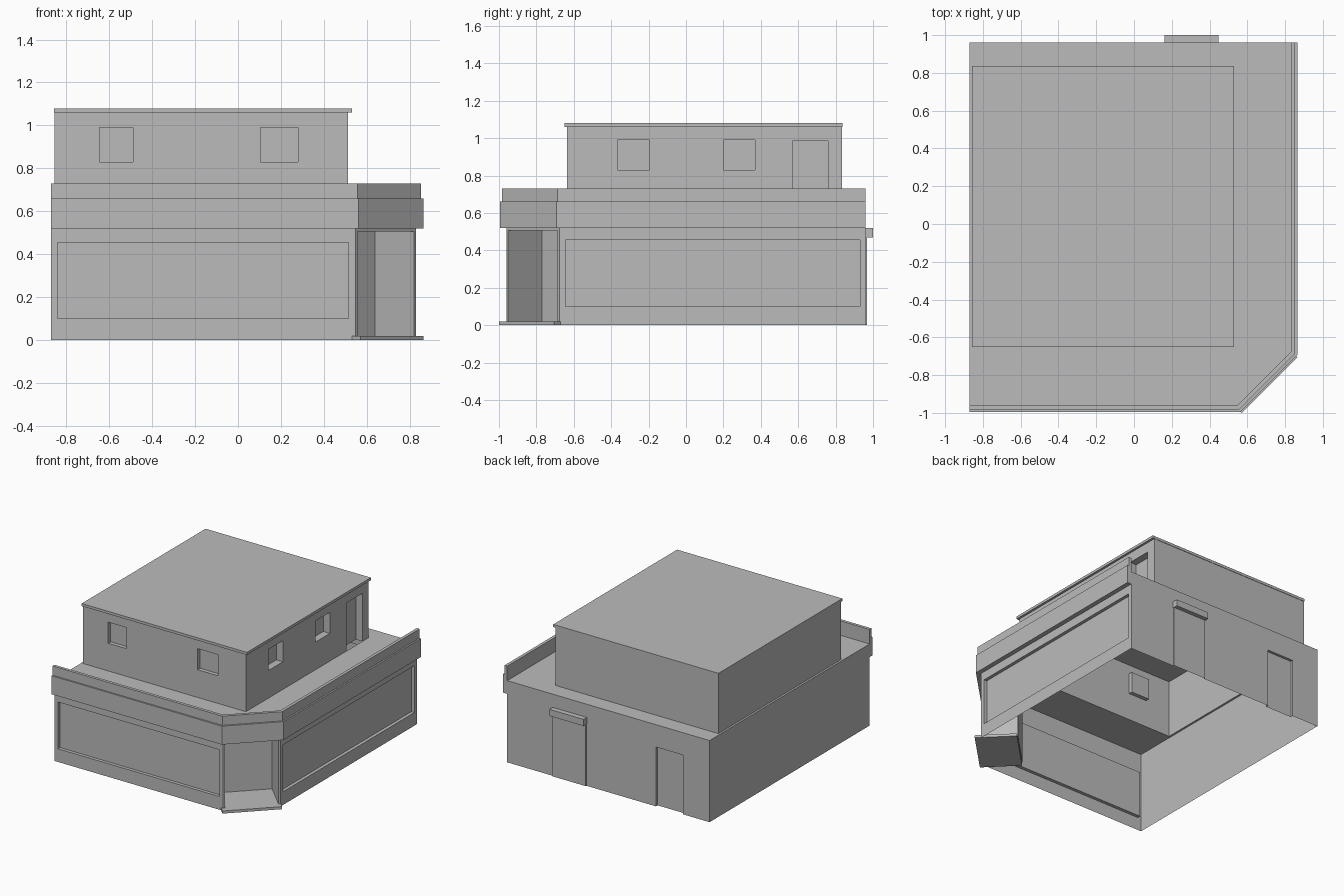
import bpy
import bmesh
from mathutils import Vector

cube = bpy.data.objects.get("Cube")
if cube:
    bpy.data.objects.remove(cube, do_unlink=True)

grey = bpy.data.materials.new("plain_grey")
grey.use_nodes = True
COLOUR = (0.5, 0.5, 0.5, 1)
grey.diffuse_color = COLOUR
grey.node_tree.nodes["Principled BSDF"].inputs["Base Color"].default_value = COLOUR


def finish(name, bm, recalc=False):
    bmesh.ops.remove_doubles(bm, verts=bm.verts, dist=1e-5)
    if recalc:
        bmesh.ops.recalc_face_normals(bm, faces=bm.faces)
    mesh = bpy.data.meshes.new(name)
    bm.to_mesh(mesh)
    bm.free()
    mesh.materials.append(grey)
    obj = bpy.data.objects.new(name, mesh)
    bpy.context.collection.objects.link(obj)


def wall(name, a, b, bottom, top, openings=()):
    """Thin wall from a to b; openings (start, end, low, high, depth) are set back."""
    a, b = Vector((*a, 0)), Vector((*b, 0))
    along = (b - a).normalized()
    inward = Vector((-along.y, along.x, 0))
    us = sorted({0, (b - a).length, *(u for o in openings for u in o[:2])})
    zs = sorted({bottom, top, *(z for o in openings for z in o[2:4])})
    bm = bmesh.new()

    def quad(*corners):
        bm.faces.new([bm.verts.new(a + along * u + inward * d + Vector((0, 0, z)))
                      for u, z, d in corners])

    for u0, u1 in zip(us, us[1:]):
        for z0, z1 in zip(zs, zs[1:]):
            u, z = (u0 + u1) / 2, (z0 + z1) / 2
            d = sum(o[4] for o in openings if o[0] < u < o[1] and o[2] < z < o[3])
            quad((u0, z0, d), (u1, z0, d), (u1, z1, d), (u0, z1, d))
    # Sides of each recess
    for u0, u1, z0, z1, d in openings:
        ring = [(u0, z0), (u1, z0), (u1, z1), (u0, z1)]
        for p, q in zip(ring, ring[1:] + ring[:1]):
            if p[1] == q[1] == bottom:
                continue
            quad((*p, 0), (*q, 0), (*q, d), (*p, d))
    finish(name, bm)


def prism(name, outline, bottom, top):
    bm = bmesh.new()
    base = bm.faces.new([bm.verts.new((x, y, bottom)) for x, y in outline])
    new = bmesh.ops.extrude_face_region(bm, geom=[base])["geom"]
    moved = [v for v in new if isinstance(v, bmesh.types.BMVert)]
    bmesh.ops.translate(bm, verts=moved, vec=(0, 0, top - bottom))
    if base.is_valid is False or len(bm.faces) < len(outline) + 2:
        bm.faces.new([v for v in bm.verts if v not in moved])
    finish(name, bm, True)


def rectangle(x0, x1, y0, y1):
    return [(x0, y0), (x1, y0), (x1, y1), (x0, y1)]


# Ground floor: a rectangle with its front left corner cut off
DECK = 0.62
ground = [(-0.87, -0.96), (0.547, -0.96), (0.83, -0.677), (0.83, 0.96), (-0.87, 0.96)]
upper = rectangle(-0.855, 0.513, -0.637, 0.833)

ground_openings = {
    "shop_front_wall": [(0.03, 1.385, 0.10, 0.455, 0.025)],
    "entrance_wall": [(0.013, 0.387, 0.015, 0.505, 0.257)],
    "shop_side_wall": [(0.032, 1.607, 0.10, 0.455, 0.025)],
    "ground_back_wall": [(0.385, 0.665, 0, 0.47, -0.008),
                         (1.25, 1.475, 0, 0.45, 0.02)],
    "ground_plain_wall": [],
}
for i, (name, holes) in enumerate(ground_openings.items()):
    wall(name, ground[i], ground[(i + 1) % 5], 0, DECK, holes)

# Upper floor walls with small windows and a roof door
upper_openings = {
    "upper_front_wall": [(0.21, 0.365, 0.83, 0.99, 0.03), (0.96, 1.135, 0.83, 0.99, 0.03)],
    "upper_side_wall": [(0.272, 0.442, 0.83, 0.99, 0.055), (0.837, 1.007, 0.83, 0.99, 0.055),
                        (1.207, 1.397, DECK, 0.985, 0.055)],
    "upper_back_wall": [],
    "upper_plain_wall": [],
}
for i, (name, holes) in enumerate(upper_openings.items()):
    wall(name, upper[i], upper[(i + 1) % 4], DECK, 1.065, holes)
prism("upper_roof", rectangle(-0.858, 0.53, -0.65, 0.836), 1.06, 1.08)

# Roof deck around the upper floor
bm = bmesh.new()
o = [bm.verts.new((x, y, DECK)) for x, y in ground]
n = [bm.verts.new((x, y, DECK)) for x, y in upper]
for face in ((o[0], o[1], n[1], n[0]), (o[1], o[2], n[1]), (o[2], o[3], n[2], n[1]),
             (o[3], o[4], n[3], n[2]), (o[4], o[0], n[0], n[3])):
    bm.faces.new(face)
finish("roof_deck", bm)

# Stepped parapet and sign band, swept with mitred corners
MITRE = 0.4142
profile = [(0, 0.52), (0.035, 0.52), (0.035, 0.66), (0.023, 0.66), (0.023, 0.73), (0, 0.73)]
offsets = [(0, -1), (MITRE, -1), (1, -MITRE), (1, 0)]
bm = bmesh.new()
sections = [[bm.verts.new((x + dx * out, y + dy * out, z)) for out, z in profile]
            for (x, y), (dx, dy) in zip(ground, offsets)]
for s, t in zip(sections, sections[1:]):
    for k in range(len(profile)):
        j = (k + 1) % len(profile)
        bm.faces.new((s[k], t[k], t[j], s[j]))
bm.faces.new(sections[0])
bm.faces.new(sections[-1])
finish("parapet", bm, True)

# Entrance floor slab and back door canopy
prism("entrance_step", [(0.57, -1.0), (0.865, -0.705), (0.655, -0.495), (0.36, -0.79)], 0, 0.02)
prism("back_door_canopy", rectangle(0.161, 0.447, 0.96, 1.0), 0.47, 0.52)
